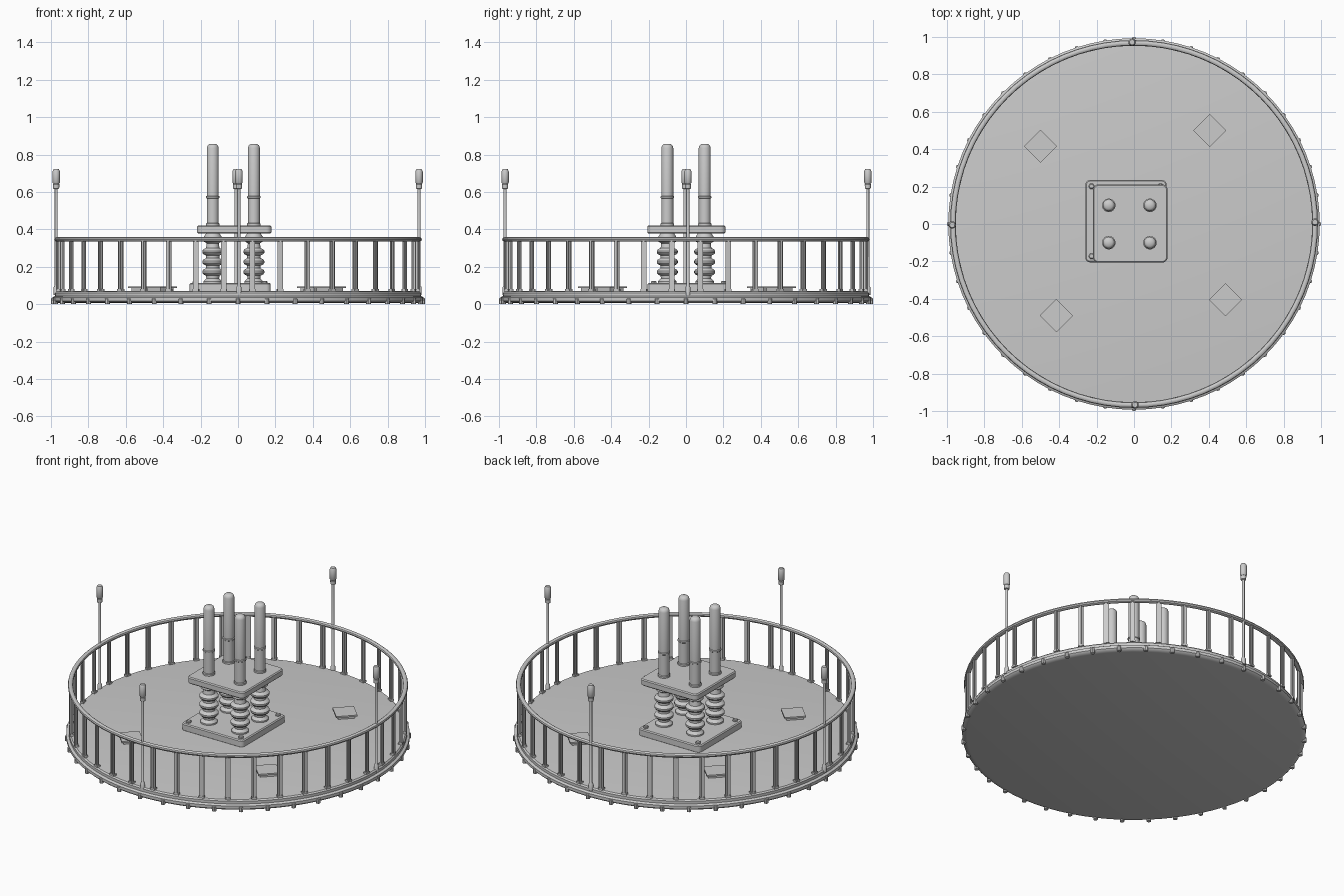
import bpy, bmesh, math
from mathutils import Matrix, Vector

if "Cube" in bpy.data.objects:
    bpy.data.objects.remove(bpy.data.objects["Cube"])


def make(name, bm, smooth=True):
    bmesh.ops.recalc_face_normals(bm, faces=bm.faces)
    me = bpy.data.meshes.new(name)
    bm.to_mesh(me)
    bm.free()
    ob = bpy.data.objects.new(name, me)
    bpy.context.collection.objects.link(ob)
    if smooth:
        bpy.ops.object.select_all(action='DESELECT')
        bpy.context.view_layer.objects.active = ob
        ob.select_set(True)
        bpy.ops.object.shade_smooth_by_angle(angle=math.radians(35))
    return ob


def lathe(bm, profile, n, x=0, y=0, closed=False):
    """Spin an (r, z) profile about a vertical axis; r = 0 makes a pole."""
    rings = []
    for r, z in profile:
        if r == 0:
            rings.append([bm.verts.new((x, y, z))] * n)
        else:
            rings.append([bm.verts.new((x + r * math.cos(2 * math.pi * i / n),
                                        y + r * math.sin(2 * math.pi * i / n), z))
                          for i in range(n)])
    pairs = list(zip(rings, rings[1:]))
    if closed:
        pairs.append((rings[-1], rings[0]))
    for a, b in pairs:
        for i in range(n):
            j = (i + 1) % n
            vs = list(dict.fromkeys((a[i], a[j], b[j], b[i])))
            if len(vs) > 2:
                bm.faces.new(vs)


def box(bm, centre, size, angle=0):
    m = (Matrix.Translation(Vector(centre)) @ Matrix.Rotation(angle, 4, 'Z')
         @ Matrix.Diagonal((*size, 1)))
    bmesh.ops.create_cube(bm, size=1, matrix=m)


def rounded_plate(bm, x0, x1, y0, y1, z0, z1, r, bevel=0.006):
    """Plate with rounded corners and chamfered rims."""
    rings = []
    for inset, z in ((bevel, z0), (0, z0 + bevel), (0, z1 - bevel), (bevel, z1)):
        ring = []
        for k, (cx, cy) in enumerate(((x1 - r, y1 - r), (x0 + r, y1 - r),
                                      (x0 + r, y0 + r), (x1 - r, y0 + r))):
            for s in range(6):
                a = math.pi / 2 * (k + s / 5)
                ring.append(bm.verts.new((cx + (r - inset) * math.cos(a),
                                          cy + (r - inset) * math.sin(a), z)))
        rings.append(ring)
    n = len(rings[0])
    for a, b in zip(rings, rings[1:]):
        for i in range(n):
            bm.faces.new((a[i], a[(i + 1) % n], b[(i + 1) % n], b[i]))
    bm.faces.new(rings[0])
    bm.faces.new(rings[-1])


# Round deck with stepped rim
bm = bmesh.new()
lathe(bm, [(0, 0.005), (0.965, 0.005), (0.985, 0.01), (0.993, 0.018), (0.993, 0.036),
           (0.985, 0.041), (0.978, 0.043), (0.978, 0.06), (0.97, 0.068),
           (0.955, 0.07), (0, 0.07)], 80)
make("deck", bm)

# Studs around the lower rim
bm = bmesh.new()
for i in range(40):
    a = 2 * math.pi * i / 40
    lathe(bm, [(0, 0), (0.013, 0), (0.013, 0.028), (0.009, 0.033), (0, 0.033)], 8,
          0.987 * math.cos(a), 0.987 * math.sin(a))
make("rim_studs", bm)

# Handrail ring
bm = bmesh.new()
lathe(bm, [(0.968 + 0.015 * math.cos(t * math.pi / 5), 0.346 + 0.013 * math.sin(t * math.pi / 5))
           for t in range(10)], 80, closed=True)
make("handrail", bm)

# Balusters: a flat bar and a rib, on a small foot
bm = bmesh.new()
for i in range(40):
    a = 2 * math.pi * (i + 0.5) / 40
    c, s = math.cos(a), math.sin(a)
    box(bm, (0.966 * c, 0.966 * s, 0.205), (0.008, 0.03, 0.27), a)
    box(bm, (0.966 * c, 0.966 * s, 0.205), (0.022, 0.01, 0.27), a)
    box(bm, (0.964 * c, 0.964 * s, 0.074), (0.024, 0.032, 0.012), a)
make("balusters", bm, False)

# Four lamp masts
for k, (x, y) in enumerate(((-0.972, -0.005), (0.968, 0.01), (-0.01, 0.972), (0.005, -0.967))):
    bm = bmesh.new()
    lathe(bm, [(0, 0.05), (0.014, 0.05), (0.014, 0.09), (0.008, 0.1), (0.008, 0.615),
               (0.016, 0.618), (0.017, 0.64), (0.015, 0.643), (0.02, 0.65), (0.02, 0.71),
               (0.014, 0.722), (0, 0.722)], 14, x, y)
    make(f"lamp_mast_{k + 1}", bm)

# Base plate and its corner bolts
bm = bmesh.new()
rounded_plate(bm, -0.26, 0.175, -0.205, 0.235, 0.065, 0.113, 0.025)
make("base_plate", bm)
bm = bmesh.new()
for x in (-0.227, 0.142):
    for y in (-0.172, 0.202):
        lathe(bm, [(0, 0.1), (0.016, 0.1), (0.016, 0.12), (0.012, 0.124), (0, 0.124)], 6, x, y)
make("base_bolts", bm)

# Upper clamp plate
bm = bmesh.new()
rounded_plate(bm, -0.22, 0.18, -0.207, 0.212, 0.378, 0.42, 0.03)
make("upper_plate", bm)

# Ribbed insulators and tall rods
for k, (x, y) in enumerate(((-0.135, -0.1), (0.085, -0.1), (-0.135, 0.1), (0.085, 0.1))):
    bm = bmesh.new()
    prof = [(0, 0.1), (0.05, 0.1), (0.05, 0.122), (0.034, 0.138)]
    for z in (0.172, 0.226, 0.28):
        prof += [(0.036, z - 0.02), (0.05, z - 0.013), (0.056, z - 0.005),
                 (0.056, z + 0.005), (0.05, z + 0.013), (0.036, z + 0.02)]
    prof += [(0.032, 0.325), (0.048, 0.335), (0.048, 0.36), (0.035, 0.38), (0, 0.38)]
    lathe(bm, prof, 24, x, y)
    make(f"insulator_{k + 1}", bm)
    bm = bmesh.new()
    lathe(bm, [(0, 0.41), (0.036, 0.41), (0.036, 0.43), (0.032, 0.434), (0.032, 0.565),
               (0.036, 0.568), (0.036, 0.576), (0.032, 0.579), (0.032, 0.835),
               (0.028, 0.848), (0.019, 0.855), (0, 0.857)], 24, x, y)
    make(f"rod_{k + 1}", bm)

# Four thin diamond-set floor hatches on short stands
for k, (x, y) in enumerate(((-0.5, 0.415), (0.405, 0.5), (0.49, -0.405), (-0.415, -0.49))):
    bm = bmesh.new()
    box(bm, (x, y, 0.09), (0.125, 0.125, 0.01), math.radians(45))
    box(bm, (x, y, 0.077), (0.1, 0.1, 0.018), math.radians(45))
    make(f"floor_hatch_{k + 1}", bm, False)
